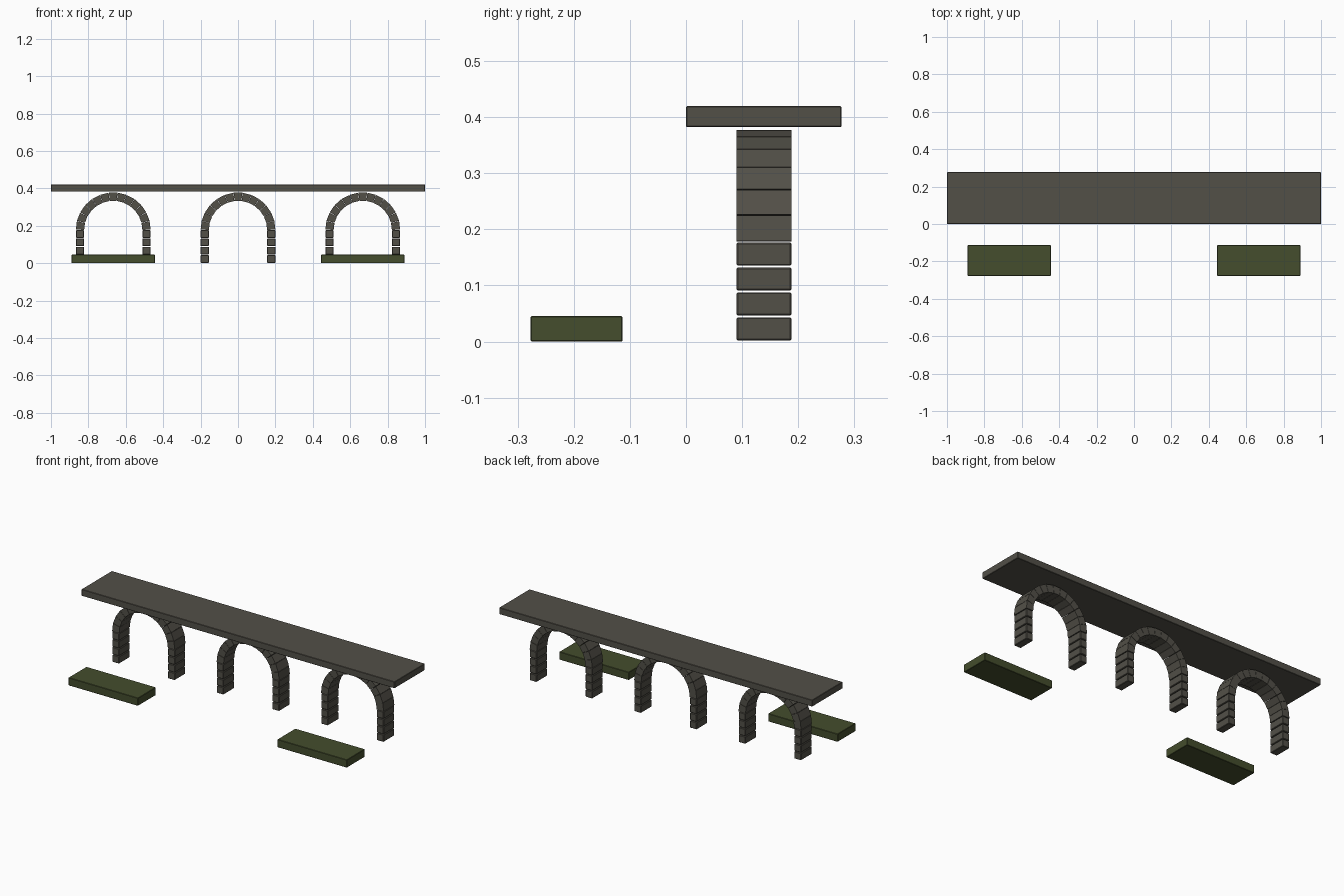
import bpy, bmesh, math
from mathutils import Vector, Matrix

if "Cube" in bpy.data.objects:
    bpy.data.objects.remove(bpy.data.objects["Cube"])


def material(name, rgb):
    m = bpy.data.materials.new(name)
    m.diffuse_color = (*rgb, 1.0)
    m.use_nodes = True
    m.node_tree.nodes["Principled BSDF"].inputs["Base Color"].default_value = m.diffuse_color
    return m


stone = material("grey stone", (0.084, 0.079, 0.064))
moss = material("moss green", (0.058, 0.074, 0.026))


def add_box(bm, lo, hi, bevel):
    lo, hi = Vector(lo), Vector(hi)
    size = hi - lo
    part = bmesh.new()
    bmesh.ops.create_cube(part, size=1, matrix=Matrix.Translation((lo + hi) / 2)
                          @ Matrix.Diagonal((*size, 1)))
    bmesh.ops.bevel(part, geom=part.edges[:], offset=bevel, segments=1, affect='EDGES')
    tmp = bpy.data.meshes.new("tmp")
    part.to_mesh(tmp)
    part.free()
    bm.from_mesh(tmp)
    bpy.data.meshes.remove(tmp)


def finish(bm, name, mat):
    bmesh.ops.recalc_face_normals(bm, faces=bm.faces[:])
    me = bpy.data.meshes.new(name)
    bm.to_mesh(me)
    bm.free()
    me.materials.append(mat)
    ob = bpy.data.objects.new(name, me)
    bpy.context.collection.objects.link(ob)
    return ob


Y0, Y1 = 0.09, 0.188          # arch depth range
R_IN, R_OUT = 0.1556, 0.2     # arch ring radii
SPRING = 0.178                # height where the ring starts
WEDGES = 13


def build_arch(name, cx):
    bm = bmesh.new()
    # stacked pier blocks on both sides
    for side in (-1, 1):
        mid = cx + side * (R_IN + R_OUT) / 2
        for i in range(4):
            z = i * 0.0444
            add_box(bm, (mid - 0.0215, Y0, z + 0.002),
                    (mid + 0.0215, Y1, z + 0.0433), 0.0025)
    # ring of wedge stones
    step = math.pi / WEDGES
    gap = math.radians(0.25)
    for i in range(WEDGES):
        a0, a1 = i * step + gap, (i + 1) * step - gap
        profile = [(r, a) for r, a in ((R_IN, a0), (R_OUT, a0), (R_OUT, a1), (R_IN, a1))]
        rings = [[bm.verts.new((cx + r * math.cos(a), y, SPRING + r * math.sin(a)))
                  for r, a in profile] for y in (Y0, Y1)]
        bm.faces.new(rings[0])
        bm.faces.new(rings[1][::-1])
        for k in range(4):
            n = (k + 1) % 4
            bm.faces.new((rings[0][k], rings[1][k], rings[1][n], rings[0][n]))
    return finish(bm, name, stone)


for name, cx in (("left_arch", -0.667), ("middle_arch", 0), ("right_arch", 0.667)):
    build_arch(name, cx)

# flat deck above the arches
bm = bmesh.new()
add_box(bm, (-1, 0, 0.382), (1, 0.277, 0.42), 0.002)
finish(bm, "deck", stone)

# mossy slabs in front
for name, cx in (("left_moss_slab", -0.667), ("right_moss_slab", 0.667)):
    bm = bmesh.new()
    add_box(bm, (cx - 0.222, -0.277, 0), (cx + 0.222, -0.113, 0.0455), 0.002)
    finish(bm, name, moss)
